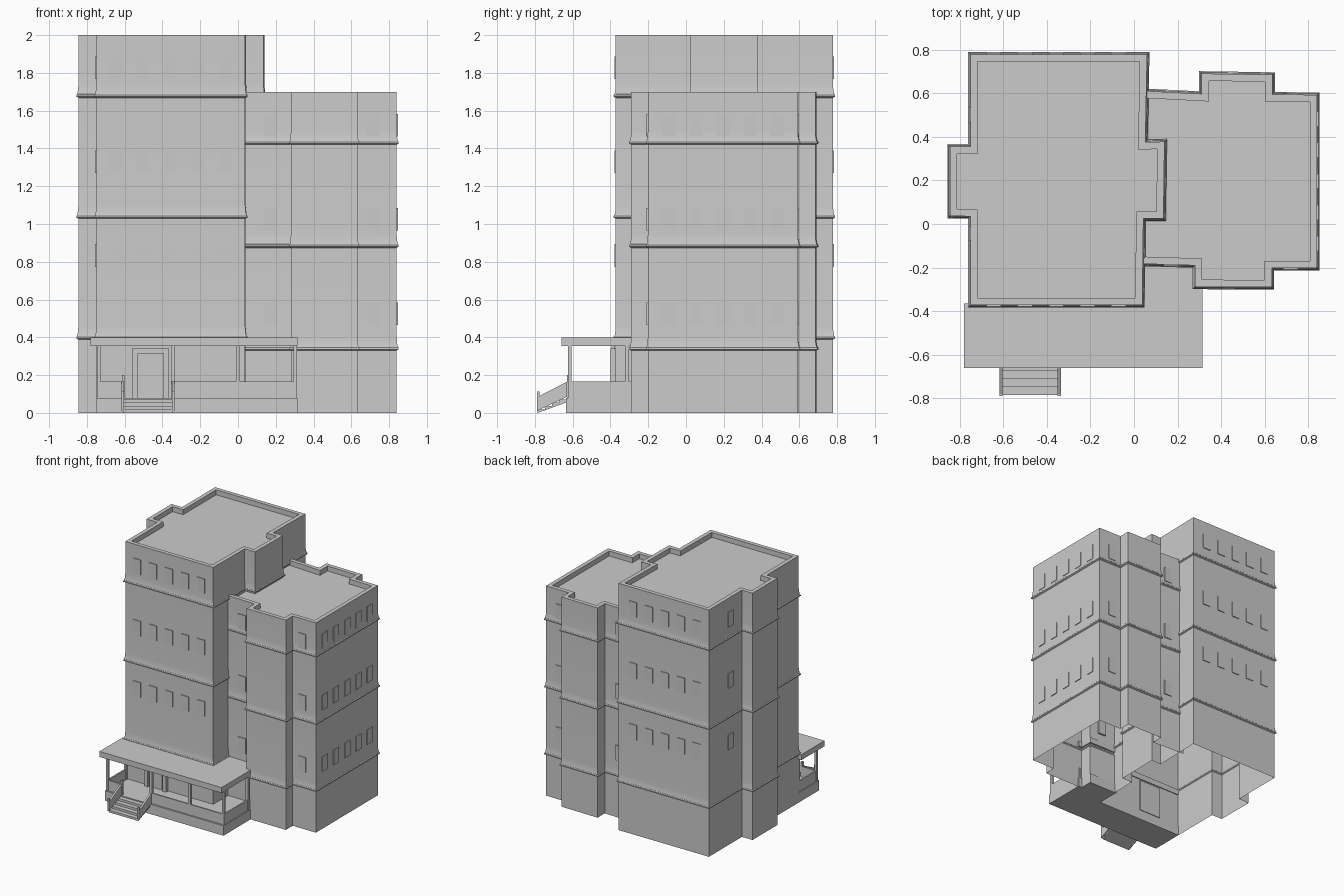
import bpy, bmesh
from mathutils import Vector

if "Cube" in bpy.data.objects:
    bpy.data.objects.remove(bpy.data.objects["Cube"])


def finish(name, bm, smooth=False):
    me = bpy.data.meshes.new(name)
    bm.to_mesh(me)
    bm.free()
    ob = bpy.data.objects.new(name, me)
    bpy.context.collection.objects.link(ob)
    if smooth:
        bpy.ops.object.select_all(action='DESELECT')
        ob.select_set(True)
        bpy.context.view_layer.objects.active = ob
        bpy.ops.object.shade_smooth_by_angle(angle=0.5)
    return ob


def box(name, x, y, z):
    bm = bmesh.new()
    bmesh.ops.create_cube(bm, size=1)
    for v in bm.verts:
        v.co = [a + (b - a) * (c + 0.5) for (a, b), c in zip((x, y, z), v.co)]
    return finish(name, bm)


def prism(name, pts, lo, hi, side=False):
    """Extrude an outline: up in z, or along x when the outline is (y, z)."""
    bm = bmesh.new()
    f = bm.faces.new([bm.verts.new((lo, a, b) if side else (a, b, lo)) for a, b in pts])
    r = bmesh.ops.extrude_face_region(bm, geom=[f])
    d = (hi - lo, 0, 0) if side else (0, 0, hi - lo)
    bmesh.ops.translate(bm, verts=[v for v in r['geom'] if isinstance(v, bmesh.types.BMVert)], vec=d)
    bmesh.ops.recalc_face_normals(bm, faces=bm.faces)
    return finish(name, bm)


def offset(pts, d):
    out = []
    n = len(pts)
    for i in range(n):
        p, q, r = (Vector(pts[j % n]) for j in (i - 1, i, i + 1))
        e, f = (q - p).normalized(), (r - q).normalized()
        a, b = Vector((e.y, -e.x)), Vector((f.y, -f.x))
        out.append(q + (a + b) * d / (1 + a.dot(b)))
    return out


def tower(name, plan, ledges, top, open_end=False):
    """Open-bottomed shell: walls, flared ledges, parapet and roof."""
    prof = [(0, 0)]
    for z in ledges:
        prof += [(0, z - .012), (.011, z - .006), (.011, z + .003), (.006, z + .008), (.002, z + .03), (0, z + .06)]
    prof += [(0, top), (-.033, top), (-.033, top - .04)]
    bm = bmesh.new()
    rings = [[bm.verts.new((p.x, p.y, z)) for p in offset(plan, d)] for d, z in prof]
    n = len(plan)
    for a, b in zip(rings, rings[1:]):
        for i in range(n - open_end):
            j = (i + 1) % n
            bm.faces.new((a[i], a[j], b[j], b[i]))
    bm.faces.new(rings[-1])
    return finish(name, bm, True)


# Two towers with projecting bays
tower("tall_tower", [(-.75, -.372), (.038, -.372), (.043, .025), (.135, .025), (.14, .378),
                     (.052, .375), (.06, .778), (-.75, .778), (-.75, .355), (-.845, .355),
                     (-.845, .037), (-.75, .035)], (.40, 1.04, 1.68), 2.0)
tower("short_tower", [(.02, -.182), (.28, -.19), (.28, -.288), (.632, -.29), (.632, -.202),
                      (.84, -.202), (.84, .592), (.635, .595), (.635, .685), (.31, .69),
                      (.31, .597), (.02, .612)], (.342, .886, 1.432), 1.7, True)


# Windows as thin raised panels
def window(c, wall, z, out, axis):
    along = (c - .034, c + .034)
    deep = tuple(sorted((wall - out * .015, wall + out * .006)))
    x, y = (along, deep) if axis == 'y' else (deep, along)
    box("window", x, y, (z, z + .12))


for z in (.773, 1.27, 1.767):
    for i in range(5):
        window(-.643 + i * .143, -.372, z, -1, 'y')
        window(-.643 + i * .143, .778, z, 1, 'y')
    for y in (.5, -.045):
        window(y, -.75, z, -1, 'x')
for z in (.465, .965, 1.462):
    for i in range(5):
        window(-.09 + i * .143, .84, z, 1, 'x')
    window(.17, -.187, z, -1, 'y')
    window(.718, -.202, z, -1, 'y')
    window(.17, .605, z, 1, 'y')
    window(.718, .593, z, 1, 'y')


# Porch floor and roof
def porch_plan(x0, x1, y0):
    return [(x0, y0), (x1, y0), (x1, -.28), (.285, -.28), (.285, -.18), (.03, -.18), (.03, -.365), (x0, -.365)]


prism("porch_floor", porch_plan(-.75, .315, -.635), 0, .08)
prism("porch_roof", porch_plan(-.78, .315, -.66), .355, .40)

# Porch posts
for x, y in ((-.737, -.615), (-.345, -.615), (0, -.615), (.303, -.615), (.303, -.312), (-.737, -.385)):
    box("porch_post", (x - .01, x + .01), (y - .01, y + .01), (.08, .355))
box("newel_post", (-.615, -.6), (-.63, -.61), (.08, .2))

# Low porch walls
for a, b in ((-.737, -.607), (-.345, 0), (0, .303)):
    box("porch_parapet", (a, b), (-.621, -.609), (.08, .165))
box("right_parapet", (.297, .309), (-.615, -.28), (.08, .165))
box("left_parapet", (-.743, -.731), (-.615, -.37), (.08, .165))

# Stairs: sawtooth flight and sloping side panels
saw = [(-.635, .055)]
saw += [(-.785, 0)]
for i in range(4):
    y = -.785 + i * .0375
    saw += [(y, .018 * (i + 1)), (y + .0375, .018 * (i + 1))]
prism("stairs", saw, -.605, -.345, True)
panel = [(-.79, .01), (-.63, .085), (-.63, .165), (-.775, .09), (-.775, .112), (-.79, .112)]
for x in (-.618, -.35):
    prism("stair_side", panel, x, x + .015, True)

# Front door: frame and inset leaf
for x in ((-.56, -.53), (-.395, -.365)):
    box("door_jamb", x, (-.40, -.36), (.08, .34))
box("door_head", (-.53, -.395), (-.40, -.36), (.315, .34))
box("door_leaf", (-.53, -.395), (-.385, -.36), (.08, .315))
box("door_panel", (-.52, -.408), (-.391, -.38), (.09, .305))
